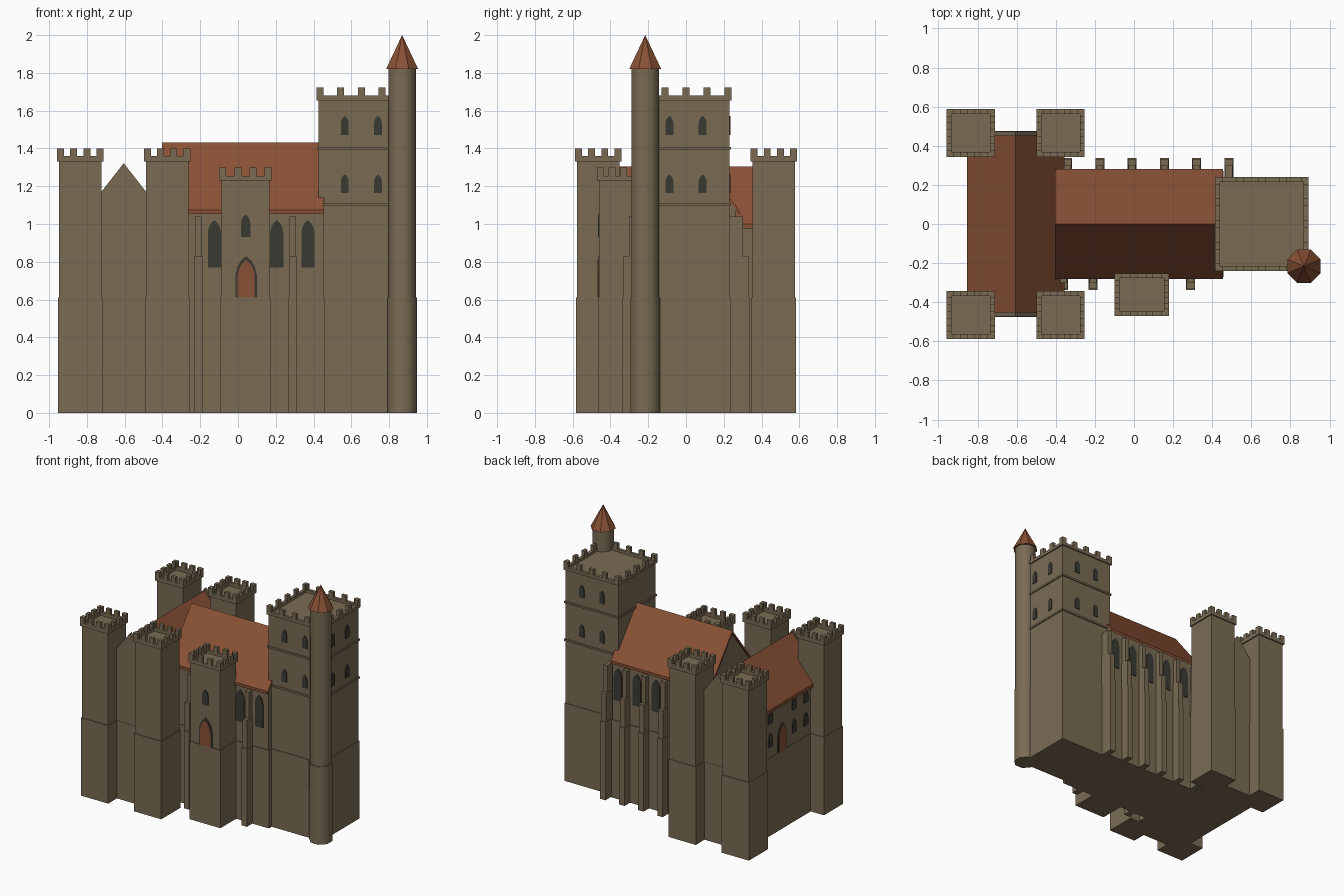
import bpy, bmesh, math
from mathutils import Vector, Matrix

if "Cube" in bpy.data.objects:
    bpy.data.objects.remove(bpy.data.objects["Cube"])


def material(name, rgb):
    m = bpy.data.materials.new(name)
    m.diffuse_color = (*rgb, 1)
    m.use_nodes = True
    m.node_tree.nodes["Principled BSDF"].inputs["Base Color"].default_value = m.diffuse_color
    return m


STONE = material("stone", (0.195, 0.147, 0.088))
ROOF = material("roof_tile", (0.25, 0.082, 0.036))
DARK = material("window_dark", (0.042, 0.042, 0.034))
BASE_Z = 0.61


def finish(name, bm, mat):
    bmesh.ops.recalc_face_normals(bm, faces=bm.faces)
    me = bpy.data.meshes.new(name)
    bm.to_mesh(me)
    bm.free()
    me.materials.append(mat)
    ob = bpy.data.objects.new(name, me)
    bpy.context.scene.collection.objects.link(ob)
    return ob


def boxes(name, items, mat=STONE):
    """Each item: x0, x1, y0, y1, z0, z1."""
    bm = bmesh.new()
    for x0, x1, y0, y1, z0, z1 in items:
        mx = Matrix.Translation(((x0 + x1) / 2, (y0 + y1) / 2, (z0 + z1) / 2)) \
            @ Matrix.Diagonal((x1 - x0, y1 - y0, z1 - z0, 1))
        bmesh.ops.create_cube(bm, size=1, matrix=mx)
    return finish(name, bm, mat)


def prism(name, pts, vec, mat):
    """Extrude a planar outline along a vector."""
    bm = bmesh.new()
    f = bm.faces.new([bm.verts.new(p) for p in pts])
    r = bmesh.ops.extrude_face_region(bm, geom=[f], use_keep_orig=True)
    vs = [g for g in r["geom"] if isinstance(g, bmesh.types.BMVert)]
    bmesh.ops.translate(bm, verts=vs, vec=vec)
    return finish(name, bm, mat)


def battlements(name, x0, x1, y0, y1, z0, zc, z1, n, t=0.025, w=0.037):
    """Parapet ring with n merlons a side."""
    items = [(x0, x1, y0, y0 + t, z0, zc), (x0, x1, y1 - t, y1, z0, zc),
             (x0, x0 + t, y0 + t, y1 - t, z0, zc), (x1 - t, x1, y0 + t, y1 - t, z0, zc)]

    def spans(a, b):
        for i in range(n):
            c = a + (b - a - w) * i / (n - 1)
            yield c, c + w
    for a, b in spans(x0, x1):
        items += [(a, b, y0, y0 + t, zc, z1), (a, b, y1 - t, y1, zc, z1)]
    for i, (a, b) in enumerate(spans(y0, y1)):
        a, b = (a + t if i == 0 else a), (b - t if i == n - 1 else b)
        items += [(x0, x0 + t, a, b, zc, z1), (x1 - t, x1, a, b, zc, z1)]
    boxes(name, items)


def tower(name, x0, x1, y0, y1, body, zc, top, n):
    """Square tower with plinth and battlements."""
    e, p = 0.005, 0.01
    boxes(name + "_plinth", [(x0 - e, x1 + e, y0 - e, y1 + e, 0, BASE_Z)])
    boxes(name + "_shaft", [(x0, x1, y0, y1, BASE_Z, body + 0.005)])
    battlements(name + "_battlements", x0 - p, x1 + p, y0 - p, y1 + p, body, zc, top, n)


def arch(name, side, along, wall, w, z0, z1, mat=DARK, t=0.006):
    """Pointed plate on a wall; side is front, back, left or right."""
    h, s = w / 2, z1 - 0.9 * w
    outline = [(-h, z0), (h, z0), (h, s), (h * 0.8, s + w * 0.42), (h * 0.45, s + w * 0.7),
               (0, z1), (-h * 0.45, s + w * 0.7), (-h * 0.8, s + w * 0.42), (-h, s)]
    sg = 1 if side in ("back", "right") else -1
    if side in ("front", "back"):
        prism(name, [(along + u, wall, z) for u, z in outline], Vector((0, sg * t, 0)), mat)
    else:
        prism(name, [(wall, along + u, z) for u, z in outline], Vector((sg * t, 0, 0)), mat)


def chevron(half, eave, ridge, t):
    return [(-half, eave), (0, ridge), (half, eave), (half, eave - t), (0, ridge - t), (-half, eave - t)]


def house(half, eave, ridge, z0):
    return [(-half, z0), (half, z0), (half, eave), (0, ridge), (-half, eave)]


# Four corner towers of the west block
for tag, xc in (("west", -0.835), ("inner", -0.375)):
    for end, yc in (("front", -0.465), ("back", 0.465)):
        tower(f"{tag}_{end}_tower", xc - 0.113, xc + 0.113, yc - 0.113, yc + 0.113,
              1.33, 1.36, 1.40, 4)

# West block: walls, raised gables and roof
WX = -0.605
boxes("west_block_plinth", [(-0.838, -0.37, -0.475, 0.475, 0, BASE_Z)])
prism("west_block_walls", [(WX + u, -0.455, z) for u, z in house(0.228, 1.0, 1.285, BASE_Z)],
      Vector((0, 0.91, 0)), STONE)
for tag, y in (("front", -0.473), ("back", 0.451)):
    prism(f"west_gable_{tag}", [(WX + u, y, z) for u, z in house(0.22, 1.04, 1.322, BASE_Z)],
          Vector((0, 0.022, 0)), STONE)
prism("west_roof", [(WX + u, -0.455, z) for u, z in chevron(0.25, 1.0, 1.305, 0.025)],
      Vector((0, 0.91, 0)), ROOF)

# West front windows and door
for i, y in enumerate((-0.29, -0.147, 0.147, 0.29)):
    arch(f"west_window_low_{i}", "left", y, -0.833, 0.05, 0.695, 0.80)
    arch(f"west_window_high_{i}", "left", y, -0.833, 0.05, 0.875, 0.98)
arch("west_door_frame", "left", 0, -0.833, 0.115, BASE_Z, 0.83, DARK, 0.004)
arch("west_door", "left", 0, -0.833, 0.09, BASE_Z, 0.81, ROOF, 0.008)

# Nave: walls and roof
boxes("nave_plinth", [(-0.40, 0.457, -0.27, 0.27, 0, BASE_Z)])
prism("nave_walls", [(-0.393, u, z) for u, z in house(0.265, 1.075, 1.41, BASE_Z)],
      Vector((0.845, 0, 0)), STONE)
prism("nave_roof", [(-0.403, u, z) for u, z in chevron(0.282, 1.075, 1.432, 0.022)],
      Vector((0.858, 0, 0)), ROOF)


# Stepped buttresses along both nave walls
def buttress(name, x, s):
    items = []
    for w, d, z0, z1 in ((0.046, 0.337, 0, BASE_Z), (0.042, 0.33, BASE_Z, 0.83), (0.035, 0.302, 0.83, 1.04)):
        a, b = sorted((s * 0.22, s * d))
        items.append((x - w / 2, x + w / 2, a, b, z0, z1))
    boxes(name, items)


for i, x in enumerate((-0.36, -0.21, 0.29)):
    buttress(f"front_buttress_{i}", x, -1)
for i in range(6):
    buttress(f"back_buttress_{i}", -0.34 + 0.165 * i, 1)

# Nave windows
for i, x in enumerate((-0.125, 0.205, 0.37)):
    arch(f"nave_front_window_{i}", "front", x, -0.265, 0.07, 0.77, 1.02)
for i in range(5):
    arch(f"nave_back_window_{i}", "back", -0.257 + 0.165 * i, 0.265, 0.07, 0.77, 1.02)

# Front porch tower with window and door
tower("porch", -0.09, 0.168, -0.46, -0.262, 1.23, 1.255, 1.30, 4)
arch("porch_window", "front", 0.04, -0.46, 0.05, 0.93, 1.05)
arch("porch_door_frame", "front", 0.043, -0.46, 0.115, BASE_Z, 0.83, DARK, 0.004)
arch("porch_door", "front", 0.043, -0.46, 0.09, BASE_Z, 0.81, ROOF, 0.008)

# Great east tower with string courses and windows
tower("great_tower", 0.425, 0.882, -0.23, 0.23, 1.655, 1.68, 1.722, 5)
boxes("great_tower_string_courses",
      [(0.417, 0.89, -0.238, 0.238, z, z + 0.014) for z in (1.098, 1.394)])
for lvl, z in (("low", 1.163), ("high", 1.472)):
    for i, o in enumerate((-0.088, 0.088)):
        arch(f"great_front_window_{lvl}_{i}", "front", 0.653 + o, -0.23, 0.042, z, z + 0.1)
        arch(f"great_back_window_{lvl}_{i}", "back", 0.653 + o, 0.23, 0.042, z, z + 0.1)
        arch(f"great_right_window_{lvl}_{i}", "right", o, 0.882, 0.042, z, z + 0.1)


# Stair turret with pointed cap
def turned(name, r0, r1, z0, z1, mat, smooth):
    bm = bmesh.new()
    k = 1 / math.cos(math.pi / 8)
    bmesh.ops.create_cone(bm, cap_ends=True, segments=8, radius1=r0 * k, radius2=r1 * k, depth=z1 - z0,
                          matrix=Matrix.Translation((0.869, -0.216, (z0 + z1) / 2))
                          @ Matrix.Rotation(math.pi / 8, 4, "Z"))
    bmesh.ops.remove_doubles(bm, verts=bm.verts, dist=1e-5)
    ob = finish(name, bm, mat)
    if smooth:
        for f in ob.data.polygons:
            f.use_smooth = abs(f.normal.z) < 0.5
        ob.data.set_sharp_from_angle(angle=math.radians(60))


turned("turret_plinth", 0.078, 0.078, 0, BASE_Z, STONE, True)
turned("turret_shaft", 0.073, 0.073, BASE_Z, 1.83, STONE, True)
turned("turret_cap", 0.085, 0.0, 1.82, 2.0, ROOF, False)
